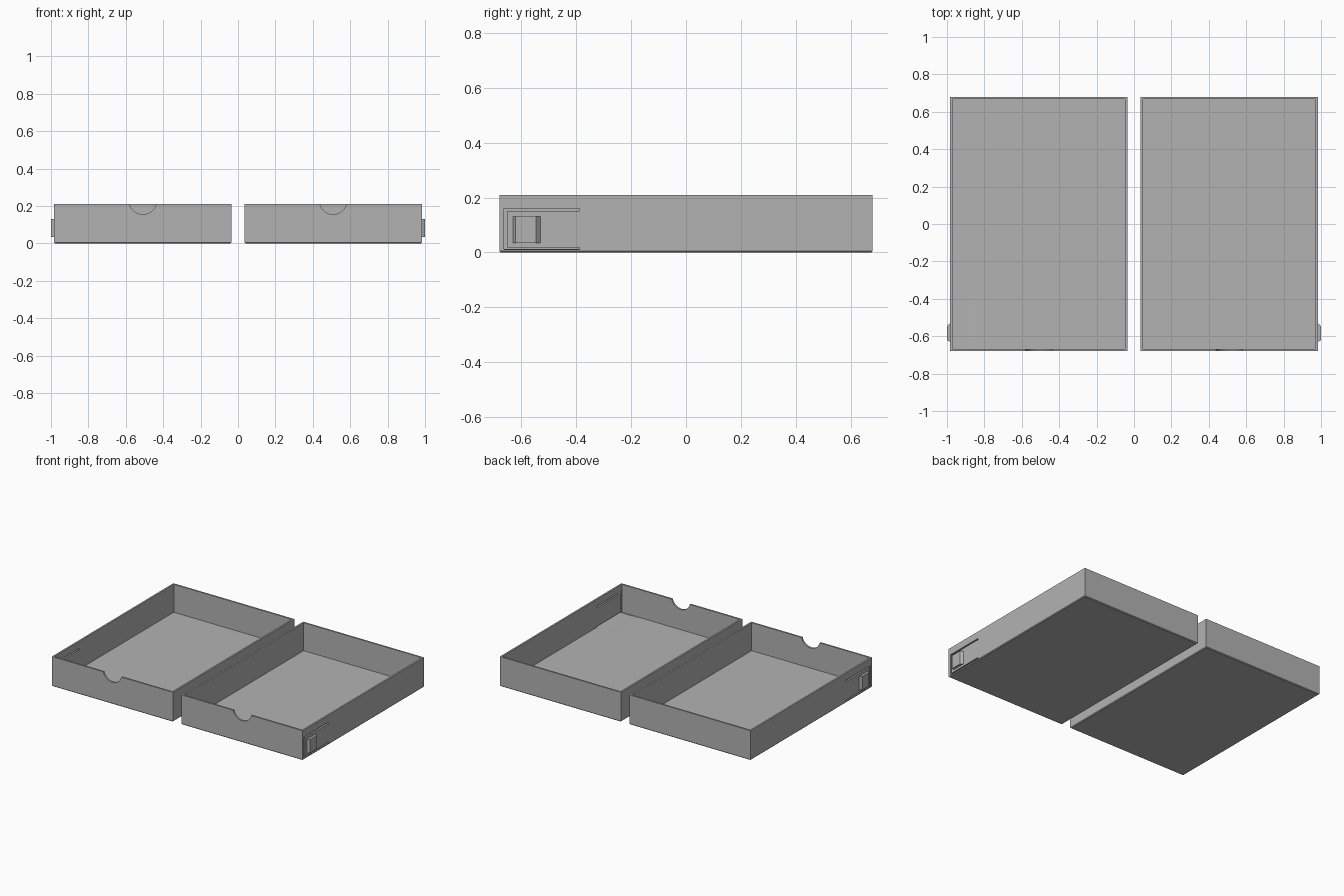
import bpy, bmesh, math

if "Cube" in bpy.data.objects:
    bpy.data.objects.remove(bpy.data.objects["Cube"])

X0, X1, Y, H = 0.035, 0.983, 0.68, 0.21   # right tray extents
WALL, FLOOR, CH = 0.012, 0.012, 0.005

grey = bpy.data.materials.new("plain grey")
grey.diffuse_color = (0.45, 0.45, 0.45, 1)
grey.use_nodes = True
grey.node_tree.nodes["Principled BSDF"].inputs["Base Color"].default_value = grey.diffuse_color


def make_object(name, bm):
    bmesh.ops.recalc_face_normals(bm, faces=bm.faces)
    me = bpy.data.meshes.new(name)
    bm.to_mesh(me)
    bm.free()
    me.materials.append(grey)
    ob = bpy.data.objects.new(name, me)
    bpy.context.collection.objects.link(ob)
    return ob


def loft(name, rings):
    """Closed solid through rings of equal point count."""
    bm = bmesh.new()
    vs = [[bm.verts.new(p) for p in r] for r in rings]
    n = len(vs[0])
    for a, b in zip(vs, vs[1:]):
        for i in range(n):
            j = (i + 1) % n
            bm.faces.new((a[i], a[j], b[j], b[i]))
    bm.faces.new(vs[0][::-1])
    bm.faces.new(vs[-1])
    return make_object(name, bm)


def rect(inset, z):
    return [(X0 + inset, -Y + inset, z), (X1 - inset, -Y + inset, z),
            (X1 - inset, Y - inset, z), (X0 + inset, Y - inset, z)]


def prism_y(name, profile, y0, y1):
    """Extrude an x-z profile along y."""
    return loft(name, [[(x, y, z) for x, z in profile] for y in (y0, y1)])


def box(name, x0, x1, y0, y1, z0, z1):
    return prism_y(name, [(x0, z0), (x1, z0), (x1, z1), (x0, z1)], y0, y1)


# Open tray with a chamfered lower edge and thin walls
tray = loft("trays", [rect(CH, 0), rect(0, CH), rect(0, H),
                      rect(WALL, H), rect(WALL, FLOOR)])

# Thumb notch in the front wall
cx, r = (X0 + X1) / 2, 0.073
notch = [(cx + r * math.cos(a), 0.228 + r * math.sin(a))
         for a in (2 * math.pi * i / 48 for i in range(48))]
cutters = [prism_y("notch_cutter", notch, -Y - 0.05, -Y + 0.05)]

# U-shaped slit that frees the spring latch, with a shallow floor relief
sx = (X1 - 0.03, X1 + 0.03)
cutters += [
    box("slit_front_cutter", *sx, -0.663, -0.653, 0.0105, 0.16),
    box("slit_top_cutter", *sx, -0.66, -0.388, 0.15, 0.1595),
    prism_y("slit_bottom_cutter",
            [(0.82, 0.0125), (0.9, 0.0105), (1.02, 0.0105),
             (1.02, 0.018), (0.82, 0.018)], -0.661, -0.388),
]
for c in cutters:
    c.hide_render = True
    m = tray.modifiers.new(c.name, 'BOOLEAN')
    m.operation, m.solver, m.object = 'DIFFERENCE', 'EXACT', c

# Latch button with sloped ends
za, zb = 0.034, 0.131
plan = [(X1 - 0.006, -0.63), (X1, -0.63), (1.0, -0.622),
        (1.0, -0.547), (X1, -0.531), (X1 - 0.006, -0.531)]
button = loft("latch_buttons", [[(x, y, z) for x, y in plan] for z in (za, zb)])

# Left-hand copies, then bake and drop the cutters
for ob in (tray, button):
    m = ob.modifiers.new("left_side", 'MIRROR')
    m.use_axis[0] = True
    m.use_mirror_merge = False
bpy.context.view_layer.update()
dg = bpy.context.evaluated_depsgraph_get()
for ob in (tray, button):
    baked = bpy.data.meshes.new_from_object(ob.evaluated_get(dg))
    ob.modifiers.clear()
    ob.data = baked
for c in cutters:
    bpy.data.objects.remove(c)
